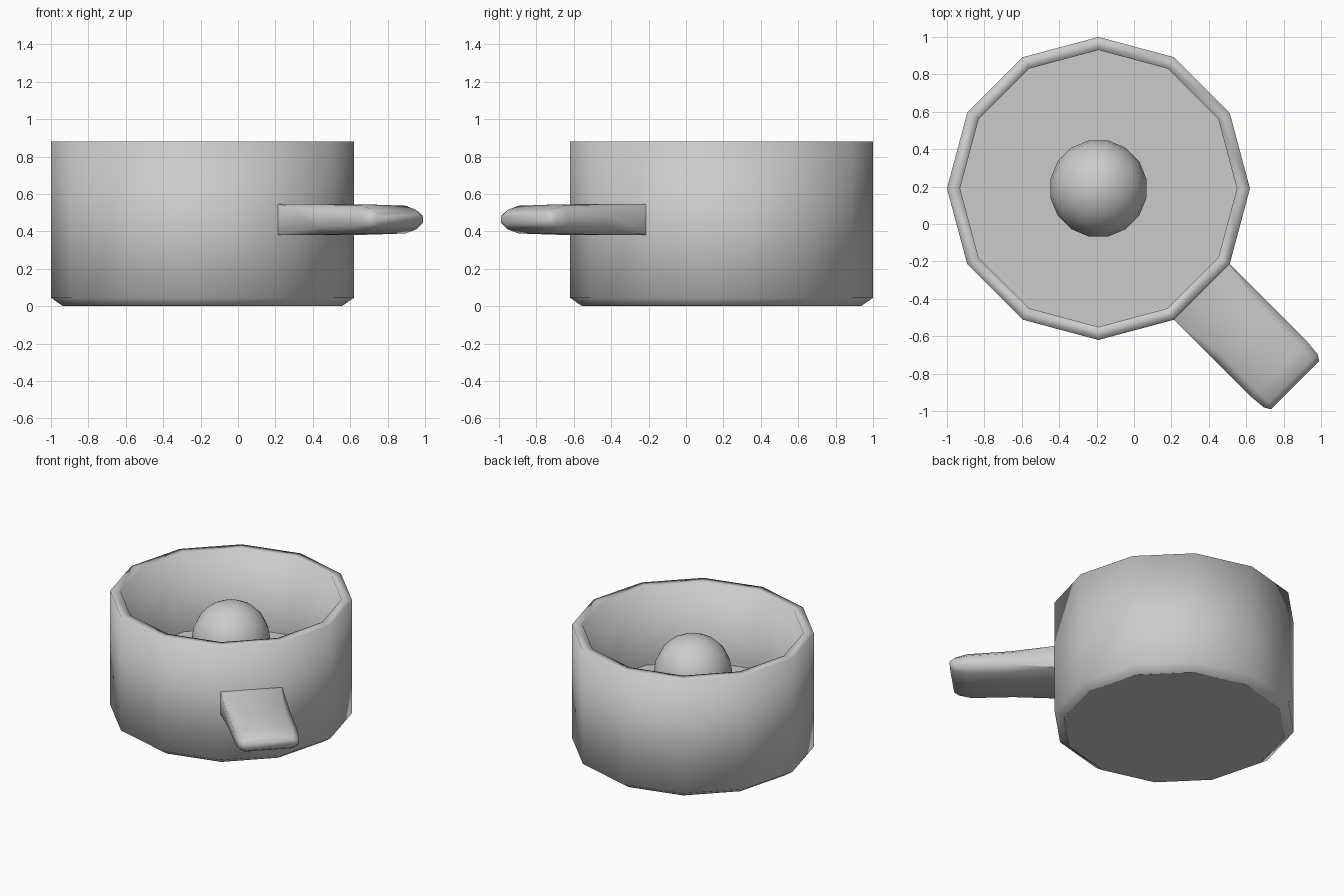
import bpy, bmesh
from math import cos, sin, pi, sqrt, radians

if "Cube" in bpy.data.objects:
    bpy.data.objects.remove(bpy.data.objects["Cube"])

CX, CY, SIDES = -0.19, 0.19, 12


def finish(name, bm):
    bmesh.ops.recalc_face_normals(bm, faces=bm.faces)
    for f in bm.faces:
        f.smooth = True
    me = bpy.data.meshes.new(name)
    bm.to_mesh(me)
    bm.free()
    ob = bpy.data.objects.new(name, me)
    bpy.context.collection.objects.link(ob)
    return ob


def loft(bm, sections):
    """Skin a list of closed rings and cap both ends; returns (rings, caps)."""
    rings = [[bm.verts.new(p) for p in s] for s in sections]
    for a, b in zip(rings, rings[1:]):
        n = len(a)
        for i in range(n):
            bm.faces.new((a[i], a[(i + 1) % n], b[(i + 1) % n], b[i]))
    caps = [bm.faces.new(rings[0]), bm.faces.new(rings[-1])]
    return rings, caps


# pot: twelve-sided bowl with chamfered base, flat rim and inner floor
profile = [(0.745, 0.0), (0.81, 0.045), (0.81, 0.88), (0.74, 0.88), (0.74, 0.30)]
bm = bmesh.new()
rings, caps = loft(bm, [
    [(CX + r * cos(2 * pi * i / SIDES), CY + r * sin(2 * pi * i / SIDES), z)
     for i in range(SIDES)] for r, z in profile])
for cap in caps:
    for e in cap.edges:
        e.smooth = False
finish("pot", bm)

# handle: flat bar growing out of one wall panel, edges rounding off to the tip
# (distance from pot centre, half width, half height, side chamfer, top chamfer)
stations = [
    (0.775, 0.210, 0.083, 0.001, 0.001),
    (1.09, 0.210, 0.081, 0.045, 0.040),
    (1.37, 0.210, 0.074, 0.045, 0.040),
    (1.455, 0.202, 0.052, 0.040, 0.027),
    (1.487, 0.182, 0.030, 0.030, 0.015),
]
ZH, K = 0.463, 1 / sqrt(2)


def handle_section(d, w, h, cw, ch):
    quarter = [(w, h - ch), (w - cw, h)]
    pts = quarter + [(-u, v) for u, v in reversed(quarter)]
    pts += [(-u, -v) for u, v in pts]
    return [(CX + (d + u) * K, CY + (u - d) * K, ZH + v) for u, v in pts]


bm = bmesh.new()
loft(bm, [handle_section(*s) for s in stations])
handle = finish("handle", bm)
bpy.context.view_layer.objects.active = handle
handle.select_set(True)
bpy.ops.object.shade_smooth_by_angle(angle=radians(60))

# ball resting inside the pot
bpy.ops.mesh.primitive_uv_sphere_add(segments=16, ring_count=10, radius=0.262,
                                     location=(CX, CY, 0.565),
                                     rotation=(0, 0, pi / 16))
ball = bpy.context.object
ball.name = "ball"
bpy.ops.object.shade_smooth()
